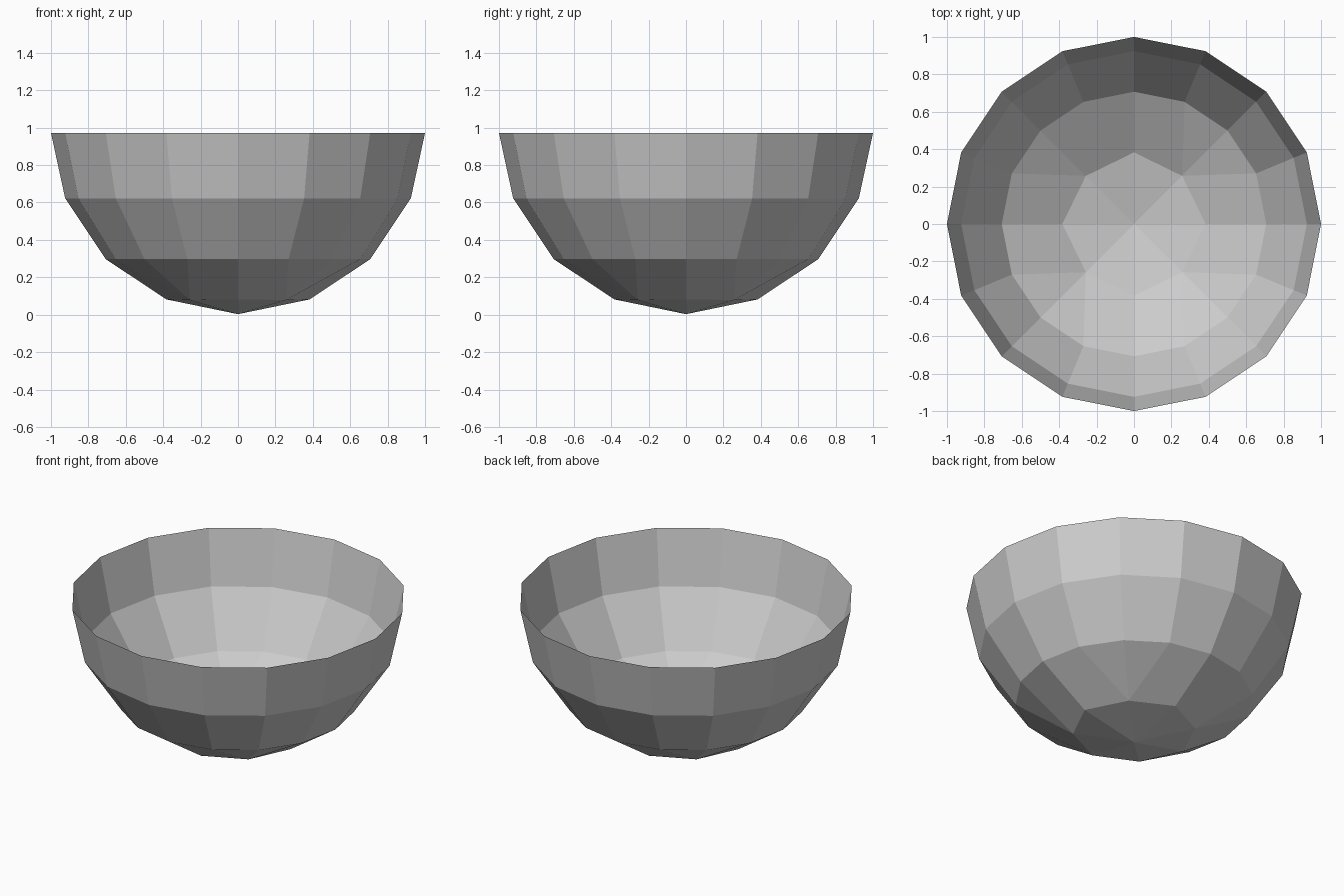
import bpy, bmesh
from math import cos, sin, pi

cube = bpy.data.objects.get("Cube")
if cube:
    bpy.data.objects.remove(cube, do_unlink=True)

grey = bpy.data.materials.new("plain grey")
grey.use_nodes = True
colour = (0.6, 0.6, 0.6, 1)
grey.diffuse_color = colour
grey.node_tree.nodes["Principled BSDF"].inputs["Base Color"].default_value = colour

bm = bmesh.new()


def ring(sides, radius, z):
    """A level loop of vertices, starting on +x."""
    return [bm.verts.new((radius * cos(2 * pi * i / sides),
                          radius * sin(2 * pi * i / sides), z))
            for i in range(sides)]


# Wall: three sixteen-sided loops joined by quads
rim = ring(16, 1.0, 0.972)
middle = ring(16, 0.924, 0.622)
lower = ring(16, 0.707, 0.297)
for low, high in ((lower, middle), (middle, rim)):
    for i in range(16):
        j = (i + 1) % 16
        bm.faces.new((low[i], low[j], high[j], high[i]))

# Base: eight-sided loop with its diagonal corners pulled in, around a low point
base = ring(8, 0.383, 0.082)
for corner in base[1::2]:
    corner.co.x *= 0.95
    corner.co.y *= 0.95
    corner.co.z -= 0.003
tip = bm.verts.new((0, 0, 0.003))
for i in range(8):
    bm.faces.new((tip, base[(i + 1) % 8], base[i]))

# Transition: two quads beside each axis, two triangles at each diagonal
for i in range(0, 8, 2):
    k = 2 * i
    before, after = base[i - 1], base[i + 1]
    bm.faces.new((base[i], after, lower[k + 1], lower[k]))
    bm.faces.new((before, base[i], lower[k], lower[k - 1]))
    for a in (k + 1, k + 2):
        bm.faces.new((after, lower[(a + 1) % 16], lower[a]))

bmesh.ops.recalc_face_normals(bm, faces=bm.faces)
# Let the outside of the bowl be the front of its faces
bm.normal_update()
bm.faces.ensure_lookup_table()
if bm.faces[0].normal.dot(bm.faces[0].calc_center_median()) < 0:
    bmesh.ops.reverse_faces(bm, faces=bm.faces)

mesh = bpy.data.meshes.new("bowl")
bm.to_mesh(mesh)
bm.free()
mesh.materials.append(grey)
bowl = bpy.data.objects.new("bowl", mesh)
bpy.context.collection.objects.link(bowl)
